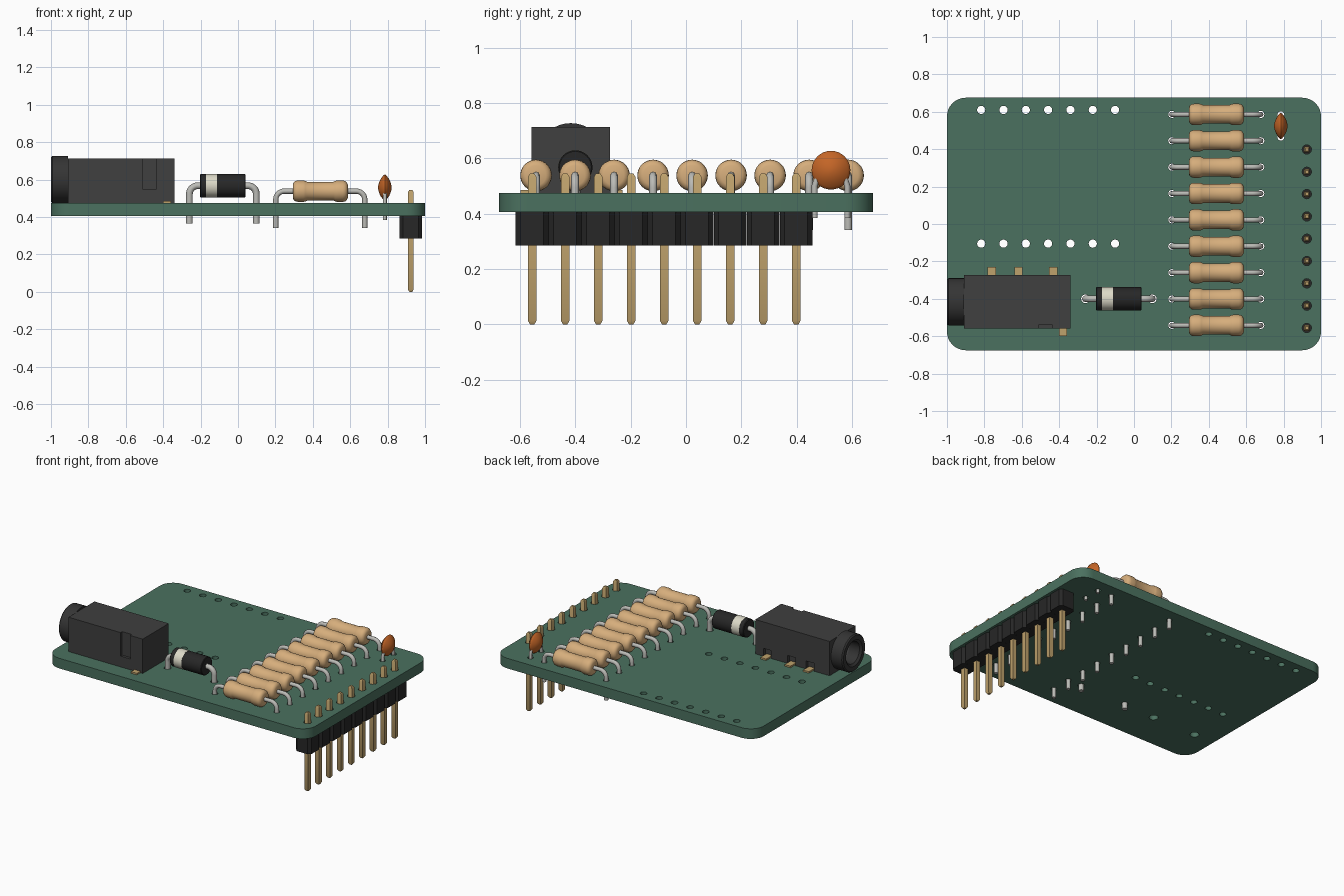
import bpy, bmesh
from math import pi, sin, cos, radians
from mathutils import Vector, Matrix

if "Cube" in bpy.data.objects:
    bpy.data.objects.remove(bpy.data.objects["Cube"])


def mat(name, r, g, b):
    m = bpy.data.materials.new(name)
    m.diffuse_color = (r, g, b, 1)
    m.use_nodes = True
    m.node_tree.nodes["Principled BSDF"].inputs["Base Color"].default_value = m.diffuse_color
    return m


GREEN = mat("board green", 0.07, 0.165, 0.115)
TAN = mat("resistor tan", 0.67, 0.42, 0.2)
METAL = mat("lead metal", 0.5, 0.5, 0.47)
GOLD = mat("pin gold", 0.52, 0.36, 0.15)
BLACK = mat("black plastic", 0.02, 0.02, 0.02)
GREY = mat("jack plastic", 0.05, 0.05, 0.05)
DARK = mat("jack barrel plastic", 0.035, 0.035, 0.035)
CREAM = mat("band cream", 0.72, 0.7, 0.58)
ORANGE = mat("ceramic orange", 0.55, 0.13, 0.02)


def finish(bm, name, material, loc=(0, 0, 0)):
    bmesh.ops.recalc_face_normals(bm, faces=bm.faces)
    me = bpy.data.meshes.new(name)
    bm.to_mesh(me)
    bm.free()
    me.shade_smooth()
    me.set_sharp_from_angle(angle=radians(32))
    return add(me, name, material, loc)


def add(me, name, material=None, loc=(0, 0, 0)):
    if material and not me.materials:
        me.materials.append(material)
    ob = bpy.data.objects.new(name, me)
    ob.location = loc
    bpy.context.collection.objects.link(ob)
    return ob


def prism(bm, pts, z0, z1):
    f = bm.faces.new([bm.verts.new((x, y, z0)) for x, y in pts])
    g = bmesh.ops.extrude_face_region(bm, geom=[f])["geom"]
    bmesh.ops.translate(bm, vec=(0, 0, z1 - z0),
                        verts=[v for v in g if isinstance(v, bmesh.types.BMVert)])


def circle(x, y, r, n=16):
    return [(x + r * cos(2 * pi * i / n), y + r * sin(2 * pi * i / n)) for i in range(n)]


def block(bm, x0, x1, y0, y1, z0, z1):
    prism(bm, [(x0, y0), (x1, y0), (x1, y1), (x0, y1)], z0, z1)


def lathe(name, profile, material, loc, n=32, closed=False):
    """Revolve (x, radius) points about the x axis."""
    bm = bmesh.new()
    vs = [bm.verts.new((x, 0, r)) for x, r in profile]
    es = [bm.edges.new(p) for p in zip(vs, vs[1:])]
    if closed:
        es.append(bm.edges.new((vs[-1], vs[0])))
    bmesh.ops.spin(bm, geom=vs + es, cent=(0, 0, 0), axis=(1, 0, 0), angle=2 * pi, steps=n)
    bmesh.ops.remove_doubles(bm, verts=bm.verts, dist=1e-5)
    return finish(bm, name, material, loc)


def carve(ob, cutter_bm):
    cutter = finish(cutter_bm, "cutter", None)
    cutter.hide_render = True
    mod = ob.modifiers.new("cut", "BOOLEAN")
    mod.operation, mod.solver, mod.object = "DIFFERENCE", "EXACT", cutter
    me = bpy.data.meshes.new_from_object(ob.evaluated_get(bpy.context.evaluated_depsgraph_get()))
    ob.modifiers.clear()
    ob.data = me
    bpy.data.objects.remove(cutter)
    me.shade_smooth()
    me.set_sharp_from_angle(angle=radians(32))


def wire(name, pts, radius, loc=(0, 0, 0)):
    cu = bpy.data.curves.new(name, "CURVE")
    cu.dimensions = "3D"
    cu.bevel_depth, cu.bevel_resolution, cu.use_fill_caps = radius, 2, True
    sp = cu.splines.new("POLY")
    sp.points.add(len(pts) - 1)
    for p, co in zip(sp.points, pts):
        p.co = (*co, 1)
    cu.materials.append(METAL)
    ob = add(cu, name)
    me = bpy.data.meshes.new_from_object(ob.evaluated_get(bpy.context.evaluated_depsgraph_get()))
    bpy.data.objects.remove(ob)
    me.shade_smooth()
    me.set_sharp_from_angle(angle=radians(50))
    return add(me, name, METAL, loc)


def bent(side, inner, outer, bend, drop):
    """Lead leaving a body end horizontally, then turning down."""
    arc = [(side * (outer - bend + bend * sin(a)), 0, -bend + bend * cos(a))
           for a in (i * pi / 16 for i in range(9))]
    return [(side * inner, 0, 0)] + arc + [(side * outer, 0, -drop)]


holes = []

# Resistors
prof = [(0.147, 0), (0.147, 0.036), (0.142, 0.047), (0.132, 0.055), (0.12, 0.057),
        (0.09, 0.057), (0.08, 0.055), (0.07, 0.05)]
prof = [(-x, r) for x, r in prof] + prof[::-1]
parts = []
for i in range(9):
    loc = (0.44, 0.586 - 0.141 * i, 0.538)
    if i == 0:
        parts = [lathe("resistor_body_1", prof, TAN, loc)]
        parts += [wire(f"resistor_lead_1_{n}", bent(s, 0.14, 0.238, 0.045, 0.198), 0.014, loc)
                  for s, n in ((-1, "left"), (1, "right"))]
    else:
        for p in parts:
            add(p.data, p.name.replace("_1", f"_{i + 1}"), None, loc)
    holes += [(0.202, loc[1], 0.019), (0.678, loc[1], 0.019)]

# Diode with cathode band
dloc = (-0.081, -0.4, 0.567)
lathe("diode_body", [(-0.122, 0), (-0.122, 0.058), (-0.118, 0.062), (0.118, 0.062),
                     (0.122, 0.058), (0.122, 0)], BLACK, dloc)
lathe("diode_band", [(-0.09, 0.06), (-0.09, 0.0632), (-0.03, 0.0632), (-0.03, 0.06)],
      CREAM, dloc, closed=True)
for s, n in ((-1, "left"), (1, "right")):
    wire("diode_lead_" + n, bent(s, 0.115, 0.179, 0.045, 0.202), 0.018, dloc)
    holes.append((dloc[0] + s * 0.179, -0.4, 0.023))

# Disc capacitor
cp = [(0.036, 0), (0.035, 0.012), (0.031, 0.027), (0.023, 0.045), (0.012, 0.06), (0.006, 0.067)]
lathe("capacitor_disc", [(-x, r) for x, r in cp] + [(0, 0.07)] + cp[::-1], ORANGE,
      (0.785, 0.524, 0.557))
for y, n in ((0.465, "front"), (0.583, "back")):
    yi = 0.524 + (y - 0.524) * 0.8
    wire("capacitor_lead_" + n, [(0.785, y, 0.385), (0.785, y, 0.5), (0.785, yi, 0.535)], 0.011)
    holes.append((0.785, y, 0.019))

# Pin header: chamfered segments and square pins with tapered tips
hx, w, c = 0.924, 0.0595, 0.018
bm, pins = bmesh.new(), bmesh.new()
for i in range(9):
    y = -0.556 + 0.1193 * i
    k = w - c
    prism(bm, [(hx + a, y + b) for a, b in ((w, -k), (w, k), (k, w), (-k, w),
                                            (-w, k), (-w, -k), (-k, -w), (k, -w))], 0.285, 0.405)
    rings = []
    for z, h in ((0, 0.008), (0.012, 0.015), (0.533, 0.015), (0.545, 0.008)):
        rings.append([pins.verts.new((hx + a * h, y + b * h, z))
                      for a, b in ((-1, -1), (1, -1), (1, 1), (-1, 1))])
    for lo, hi in zip(rings, rings[1:]):
        for j in range(4):
            pins.faces.new((lo[j], lo[j - 1], hi[j - 1], hi[j]))
    pins.faces.new(rings[0])
    pins.faces.new(rings[-1])
    holes.append((hx, y, 0.025))
finish(bm, "header_housing", BLACK)
finish(pins, "header_pins", GOLD)

# Audio jack: notched body, hollow barrel, solder tabs
jy, jz = -0.416, 0.601
bm = bmesh.new()
block(bm, -0.91, -0.34, -0.559, -0.274, 0.475, 0.713)
body = finish(bm, "jack_body", GREY)
cut = bmesh.new()
prism(cut, circle(0, 0, 0.076, 32), -0.95, -0.45)
bmesh.ops.transform(cut, verts=cut.verts, matrix=Matrix.Translation((0, jy, jz)) @ Matrix.Rotation(pi / 2, 4, "Y"))
bmesh.ops.scale(cut, vec=(-1, 1, 1), verts=cut.verts) if max(v.co.x for v in cut.verts) > 0 else None
block(cut, -0.51, -0.435, -0.6, -0.541, 0.55, 0.8)
tabs = bmesh.new()
for x in (-0.76, -0.618, -0.432):
    block(cut, x - 0.03, x + 0.03, -0.296, -0.2, 0.4, 0.53)
    block(tabs, x - 0.022, x + 0.022, -0.31, -0.23, 0.475, 0.486)
block(tabs, -0.402, -0.358, -0.598, -0.55, 0.475, 0.486)
carve(body, cut)
lathe("jack_barrel", [(-0.91, 0.075), (-0.91, 0.126), (-0.992, 0.126), (-1, 0.119),
                      (-1, 0.09), (-0.988, 0.075)], DARK, (0, jy, jz), 40, True)
finish(tabs, "jack_solder_tabs", GOLD)

# Board with rounded corners and drilled holes
pts = []
for q, (sx, sy) in enumerate(((1, 1), (-1, 1), (-1, -1), (1, -1))):
    pts += [(sx * 0.9 + 0.1 * cos(q * pi / 2 + a), sy * 0.575 + 0.1 * sin(q * pi / 2 + a))
            for a in (i * pi / 16 for i in range(9))]
bm = bmesh.new()
prism(bm, pts, 0.405, 0.475)
board = finish(bm, "circuit_board", GREEN)
holes += [(-0.817 + 0.1193 * i, y, 0.022) for i in range(7) for y in (0.61, -0.105)]
holes += [(-0.51, jy, 0.029), (-0.845, jy, 0.029)]
cut = bmesh.new()
for x, y, r in holes:
    prism(cut, circle(x, y, r), 0.3, 0.6)
carve(board, cut)
